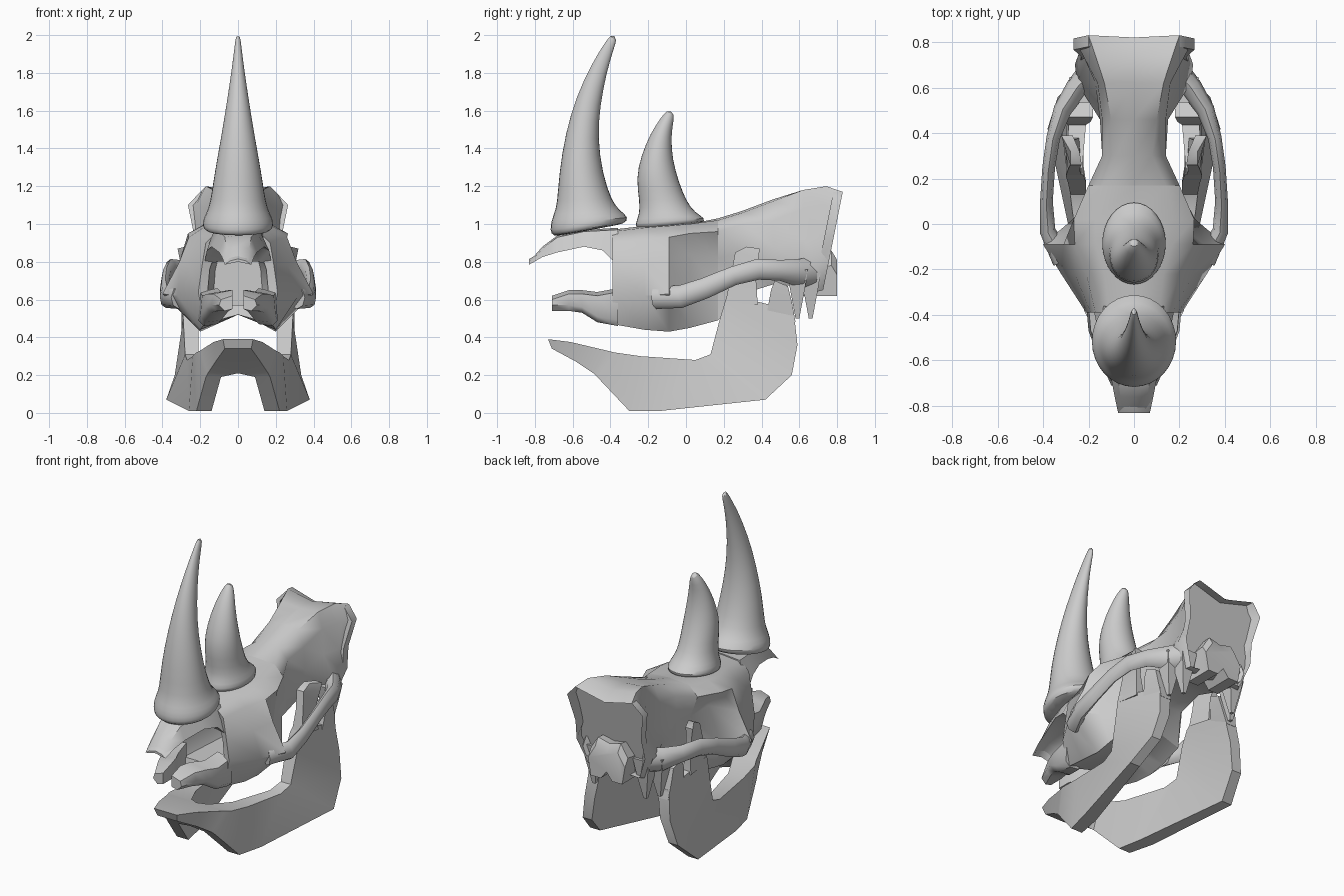
import bpy, bmesh, math
from mathutils import Vector


def finish(obj, angle=35):
    bpy.ops.object.select_all(action='DESELECT')
    bpy.context.view_layer.objects.active = obj
    obj.select_set(True)
    bpy.ops.object.shade_smooth_by_angle(angle=math.radians(angle))


def loft(name, rings, mirror=False, caps=(True, True), subsurf=0, dent=0, angle=35):
    """Skin a list of closed rings of (x, y, z) points."""
    bm = bmesh.new()
    loops = [[bm.verts.new(p) for p in r] for r in rings]
    n = len(loops[0])
    for a, b in zip(loops, loops[1:]):
        for i in range(n):
            j = (i + 1) % n
            bm.faces.new((a[i], a[j], b[j], b[i]))
    if caps[0]:
        bm.faces.new(loops[0][::-1])
    if caps[1]:
        end = bm.faces.new(loops[-1])
        if dent:
            bmesh.ops.inset_individual(bm, faces=[end], thickness=0.07)
            for v in end.verts:
                v.co.y -= dent
    bmesh.ops.recalc_face_normals(bm, faces=bm.faces)
    if mirror:
        inner = [f for f in bm.faces if all(abs(v.co.x) < 1e-4 for v in f.verts)]
        bmesh.ops.delete(bm, geom=inner, context='FACES')
    me = bpy.data.meshes.new(name)
    bm.to_mesh(me)
    bm.free()
    obj = bpy.data.objects.new(name, me)
    bpy.context.collection.objects.link(obj)
    if mirror:
        obj.modifiers.new("Mirror", 'MIRROR')
    if subsurf:
        m = obj.modifiers.new("Smooth", 'SUBSURF')
        m.levels = m.render_levels = subsurf
    finish(obj, angle)
    return obj


def section(y, pts, lean=0):
    """Half outline (top middle to bottom middle) reflected to a full ring."""
    full = pts + [(-x, z) for x, z in pts[-2:0:-1]]
    return [(x, y - lean * (1.17 - z), z) for x, z in full]


def horn(name, stations):
    """Each station: front point (y, z), back point (y, z), half width."""
    rings = []
    for fy, fz, by, bz, w in stations:
        ring = []
        for k in range(16):
            a = 2 * math.pi * k / 16
            t = 0.5 + 0.5 * math.cos(a)
            ring.append((w * math.sin(a), by + (fy - by) * t, bz + (fz - bz) * t))
        rings.append(ring)
    loft(name, rings, subsurf=1, angle=60)


def tube(name, path, sides=8):
    """Path of (x, y, z, thickness, depth), mirrored to both sides."""
    rings = []
    for i, p in enumerate(path):
        c = Vector(p[:3])
        d = (Vector(path[min(i + 1, len(path) - 1)][:3]) - Vector(path[max(i - 1, 0)][:3])).normalized()
        u = d.cross(Vector((0, 0, 1))).normalized()
        v = u.cross(d)
        rings.append([c + u * math.cos(a) * p[3] + v * math.sin(a) * p[4]
                      for a in (2 * math.pi * k / sides for k in range(sides))])
    loft(name, rings, mirror=True, angle=60)


def plate(name, stations):
    """Side-view strip: front (y, z), rear (y, z), inner/outer x at each."""
    loft(name, [[(a, ty, tz), (b, ty, tz), (d, by, bz), (c, by, bz)]
                for ty, tz, by, bz, a, b, c, d in stations], mirror=True)


# Horns with a rolled base
horn("front_horn", [
    (-.69, .93, -.40, .99, .16), (-.72, .945, -.32, 1.0, .187), (-.725, .99, -.295, 1.035, .195),
    (-.705, 1.05, -.345, 1.07, .17), (-.685, 1.10, -.39, 1.12, .15), (-.675, 1.27, -.44, 1.27, .127),
    (-.64, 1.48, -.465, 1.45, .09), (-.585, 1.67, -.455, 1.62, .06), (-.50, 1.85, -.42, 1.80, .033),
    (-.43, 1.96, -.385, 1.92, .018), (-.395, 2.008, -.362, 1.985, .012)])
horn("rear_horn", [
    (-.27, .96, .10, 1.0, .14), (-.275, 1.0, .11, 1.03, .147), (-.25, 1.05, .05, 1.06, .13),
    (-.248, 1.12, .005, 1.12, .11), (-.268, 1.24, -.035, 1.22, .112), (-.24, 1.36, -.07, 1.34, .095),
    (-.19, 1.48, -.078, 1.46, .065), (-.13, 1.57, -.068, 1.53, .04), (-.095, 1.607, -.06, 1.585, .015)])

# Muzzle with hollow nasal opening, widening to the cheeks and brow
nose_hole = [(0, .9), (.07, .89), (.12, .85), (.15, .76), (.16, .65), (.12, .57), (0, .57)]
temple = [(0, 1.03), (.14, 1.02), (.2, .96), (.15, .82), (.13, .66), (.19, .49), (0, .55)]
loft("muzzle", [
    section(-.02, [(x * .8, z) for x, z in nose_hole]), section(-.37, nose_hole),
    section(-.39, [(0, .97), (.11, .96), (.17, .9), (.19, .78), (.21, .64), (.18, .47), (0, .52)]),
    section(-.22, [(0, .99), (.13, .98), (.21, .92), (.26, .78), (.32, .62), (.2, .44), (0, .52)]),
    section(-.09, [(0, 1.0), (.17, .99), (.26, .93), (.31, .8), (.40, .63), (.2, .43), (0, .54)]),
    section(.02, [(0, 1.0), (.17, 1.0), (.265, .95), (.17, .84), (.27, .61), (.2, .45), (0, .54)]),
    section(.17, temple)], caps=(True, False), angle=50)

# Braincase flaring to the occipital crest, hollowed at the back
loft("braincase", [
    section(.17, temple),
    section(.3, [(0, 1.07), (.08, 1.06), (.14, 1.0), (.14, .85), (.12, .74), (.1, .63), (0, .63)]),
    section(.46, [(0, 1.13), (.1, 1.12), (.14, 1.02), (.15, .88), (.15, .76), (.1, .68), (0, .68)]),
    section(.62, [(0, 1.17), (.13, 1.18), (.16, 1.08), (.17, .92), (.25, .78), (.18, .67), (0, .67)]),
    section(.74, [(0, 1.17), (.17, 1.2), (.22, 1.1), (.21, .93), (.26, .79), (.2, .64), (0, .65)], .1),
    section(.83, [(0, 1.12), (.2, 1.17), (.265, 1.1), (.23, .93), (.24, .8), (.18, .65), (0, .66)], .2)],
    caps=(False, True), dent=.05, angle=55)

# Overhanging nasal bone
loft("nasal_bone", [section(y, [(0, zt), (w * .7, zt - .01), (w, zb), (w * .6, zb + .02), (0, zb + .03)])
                    for y, zt, zb, w in [(-.83, .80, .785, .07), (-.76, .88, .825, .085),
                                         (-.68, .94, .85, .10), (-.54, .97, .88, .14),
                                         (-.44, .975, .86, .165), (-.36, .98, .78, .18)]])

# Paired front upper jaw prongs
loft("upper_jaw_prongs", [
    [(a, y, zt), (b, y, zt - .02), (b + .01, y, zb + .03), (b - .02, y, zb), (a, y, zb + .01)]
    for y, zt, zb, a, b in [(-.71, .62, .54, .03, .09), (-.62, .65, .54, .03, .13),
                            (-.55, .65, .53, .05, .16), (-.47, .64, .48, .09, .19),
                            (-.36, .66, .46, .11, .20)]], mirror=True, angle=50)

# Cheek arches
tube("cheek_arch", [
    (.31, -.16, .61, .05, .06), (.38, -.03, .615, .035, .06), (.385, .1, .66, .028, .055),
    (.375, .25, .725, .028, .05), (.355, .38, .76, .03, .055), (.315, .5, .755, .04, .055),
    (.25, .6, .74, .05, .075), (.17, .69, .75, .06, .08)])

# Bony spikes under the back of the skull, and the neck joint
for name, y, tip, x in [("joint_spike", .59, .5, .23), ("ear_spike", .66, .5, .18)]:
    loft(name, [[(x - w, y - w, z), (x + w, y - w, z), (x + w, y + w, z), (x - w, y + w, z)]
                for w, z in [(.055, .76), (.04, .66), (.01, tip)]], mirror=True)
loft("neck_joint", [section(y, [(0, t - .02), (.08, t), (.13, t - .08), (.11, .62), (.04, .62), (0, .67)])
                    for y, t in [(.62, .84), (.77, .86), (.80, .81)]])

# Lower jaw: body, hook in front and hinge behind
plate("lower_jaw", [
    (-.73, .39, -.71, .34, 0, .08, 0, .07), (-.61, .375, -.58, .27, 0, .13, 0, .12),
    (-.42, .33, -.49, .21, 0, .20, 0, .16), (-.38, .32, -.47, .19, .06, .22, .09, .17),
    (-.24, .3, -.3, .01, .13, .24, .14, .22), (.05, .28, -.14, .01, .19, .27, .17, .26),
    (.13, .31, .42, .07, .21, .28, .31, .38), (.18, .5, .56, .2, .21, .29, .27, .335),
    (.21, .60, .59, .36, .22, .30, .23, .30), (.22, .63, .57, .54, .23, .30, .2, .28)])
plate("jaw_hook", [
    (.21, .59, .38, .57, .23, .30, .24, .30), (.24, .74, .37, .72, .24, .29, .26, .29),
    (.26, .85, .385, .82, .23, .28, .27, .31), (.32, .88, .39, .87, .24, .28, .27, .32)])
plate("jaw_hinge", [
    (.43, .54, .58, .48, .22, .29, .21, .28), (.45, .65, .56, .59, .19, .30, .19, .29),
    (.47, .70, .54, .67, .18, .30, .18, .29)])
